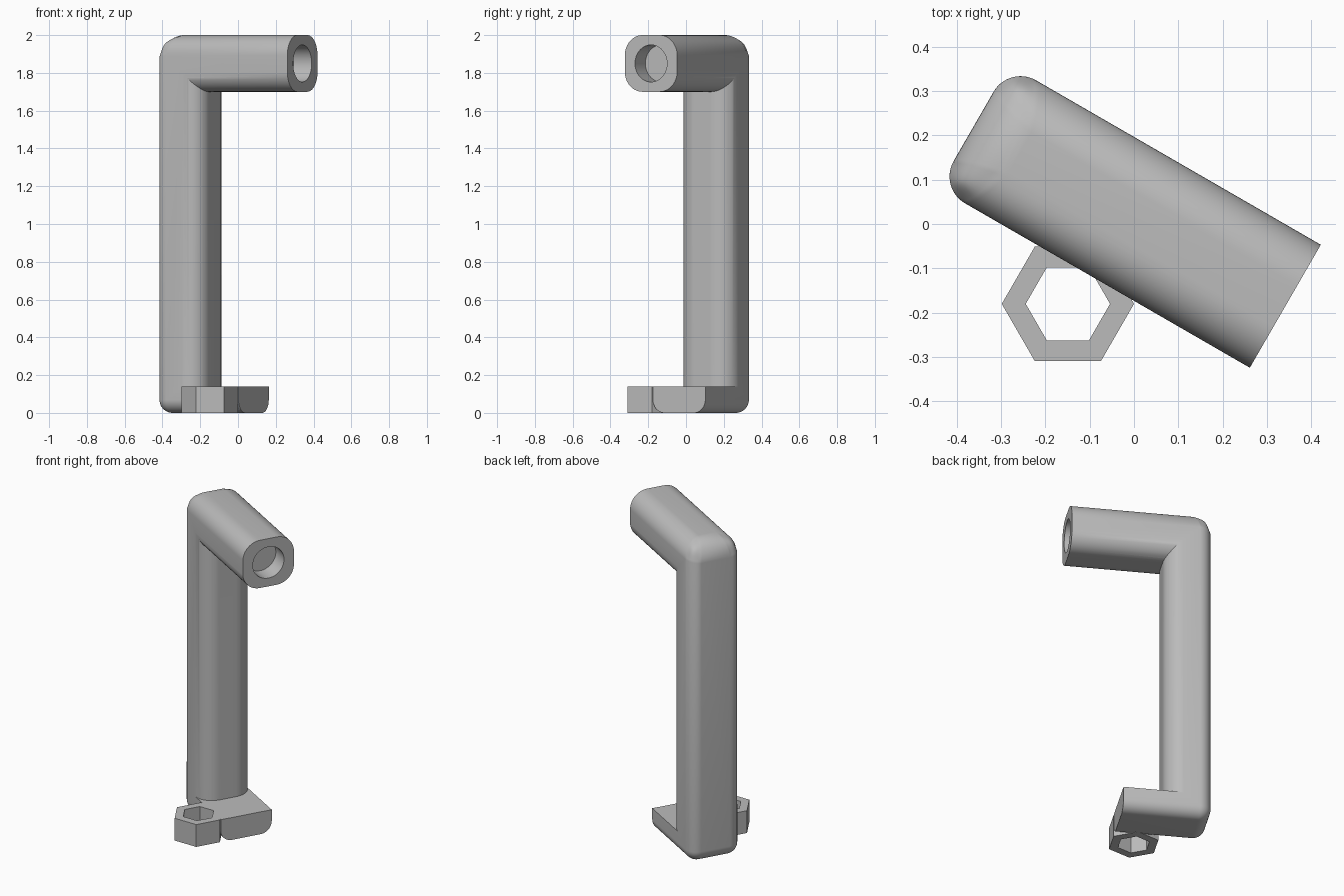
import bpy, bmesh, math
from mathutils import Matrix, Vector

if "Cube" in bpy.data.objects:
    bpy.data.objects.remove(bpy.data.objects["Cube"], do_unlink=True)

# Main sizes: u runs along the arm, v across it
BACK, TIP, HALF, SHIFT = -0.423, 0.388, 0.16, 0.01
WIDE = HALF + 0.0005

grey = bpy.data.materials.new("plain_grey")
grey.use_nodes = True
grey.diffuse_color = (0.5, 0.5, 0.5, 1)
grey.node_tree.nodes["Principled BSDF"].inputs["Base Color"].default_value = (0.5, 0.5, 0.5, 1)


def finish(bm, name):
    mesh = bpy.data.meshes.new(name)
    bm.to_mesh(mesh)
    bm.free()
    mesh.materials.append(grey)
    obj = bpy.data.objects.new(name, mesh)
    bpy.context.collection.objects.link(obj)
    return obj


def apply(obj, mod):
    bpy.context.view_layer.objects.active = obj
    bpy.ops.object.modifier_apply(modifier=mod.name)


def box(name, low, high, radius_rule=None):
    """Box with each edge rounded by the radius the rule gives its midpoint."""
    bm = bmesh.new()
    bmesh.ops.create_cube(bm, size=1)
    low, high = Vector(low), Vector(high)
    layer = bm.edges.layers.float.new("bevel_weight_edge")
    for edge in bm.edges:
        mid = (edge.verts[0].co + edge.verts[1].co)
        if radius_rule:
            edge[layer] = radius_rule(*[round(c) for c in mid])
    for vert in bm.verts:
        vert.co = Vector([low[i] + (high[i] - low[i]) * (vert.co[i] + 0.5) for i in range(3)])
    obj = finish(bm, name)
    if radius_rule:
        mod = obj.modifiers.new("rounding", "BEVEL")
        mod.limit_method = "WEIGHT"
        mod.width = 1
        mod.segments = 14
        mod.use_clamp_overlap = False
        apply(obj, mod)
    return obj


def prism(name, sides, radius, depth, matrix):
    bm = bmesh.new()
    bmesh.ops.create_cone(bm, cap_ends=True, segments=sides, radius1=radius,
                          radius2=radius, depth=depth, matrix=matrix)
    return finish(bm, name)


def combine(obj, other, operation):
    mod = obj.modifiers.new("combine", "BOOLEAN")
    mod.object, mod.operation, mod.solver = other, operation, "EXACT"
    apply(obj, mod)
    bpy.data.objects.remove(other, do_unlink=True)


def envelope_radius(u, v, z):
    if u == 0 and z > 0:
        return 0.108        # long top edges
    if u < 0 and z > 0:
        return 0.12         # top back edge
    if u < 0 or (u == 0 and z < 0):
        return 0.07         # back uprights and foot edges
    return 0


# Post, arm and foot, trimmed by one softly rounded outer form
bracket = box("bracket", (-0.6, -WIDE, -0.1), (-0.155, WIDE, 1.85),
              lambda u, v, z: 0.108 if u > 0 and z == 0 else 0)
arm = box("arm", (-0.6, -WIDE, 1.7), (0.6, WIDE, 2.2),
          lambda u, v, z: 0.108 if u == 0 and z < 0 else 0)
foot = box("foot", (-0.7, -0.17, -0.2), (0.09, 0.17, 0.14))
outer = box("outer_form", (BACK, -HALF, 0), (TIP, HALF, 2), envelope_radius)
combine(bracket, arm, "UNION")
combine(bracket, foot, "UNION")
combine(bracket, outer, "INTERSECT")

# Round blind socket in the arm tip
socket = prism("socket", 64, 0.098, 0.22,
               Matrix.Translation((TIP, 0, 1.85)) @ Matrix.Rotation(math.pi / 2, 4, "Y"))
combine(bracket, socket, "DIFFERENCE")

# Turn the bracket into its standing direction
bracket.data.transform(Matrix.Rotation(math.radians(-30), 4, "Z") @ Matrix.Translation((0, SHIFT, 0)))

# Hexagonal lug with a matching through hole, a corner on the x axis
turn = Matrix.Rotation(math.pi / 2, 4, "Z")
vertex_probe = bmesh.new()
bmesh.ops.create_circle(vertex_probe, segments=6, radius=1)
if any(abs(v.co.x) > 0.99 for v in vertex_probe.verts):
    turn = Matrix.Identity(4)
vertex_probe.free()
place = Matrix.Translation((-0.149, -0.18, 0.07)) @ turn
combine(bracket, prism("lug", 6, 0.149, 0.14, place), "UNION")
combine(bracket, prism("lug_hole", 6, 0.095, 0.4, place), "DIFFERENCE")

# Smooth shading with sharp edges kept
bpy.ops.object.select_all(action="DESELECT")
bracket.select_set(True)
bpy.context.view_layer.objects.active = bracket
bpy.ops.object.shade_smooth_by_angle(angle=math.radians(30))
